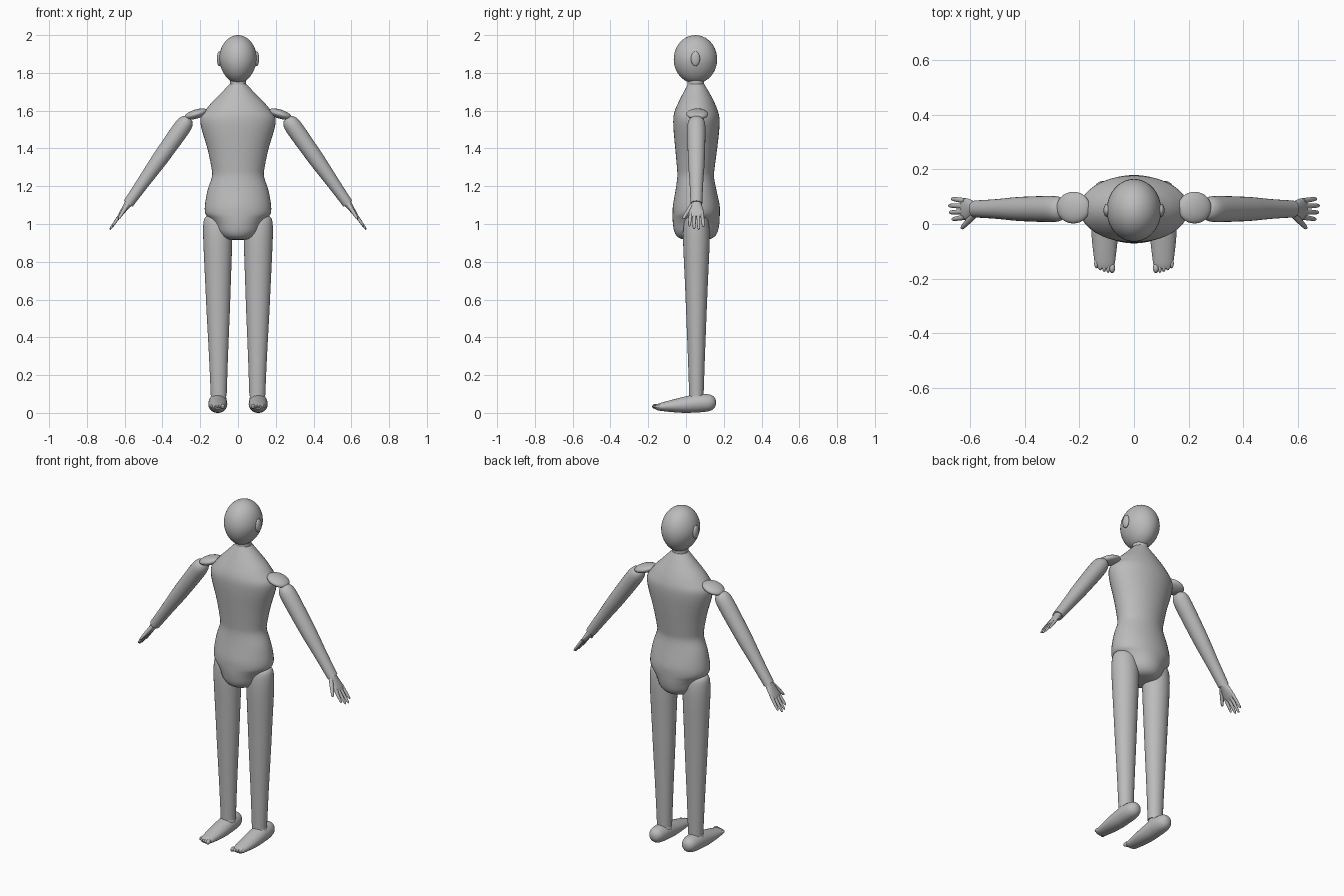
import bpy, bmesh, math
from mathutils import Vector, Matrix

if "Cube" in bpy.data.objects:
    bpy.data.objects.remove(bpy.data.objects["Cube"])

skin = bpy.data.materials.new("plain grey")
skin.diffuse_color = (0.5, 0.5, 0.5, 1)
skin.use_nodes = True
skin.node_tree.nodes["Principled BSDF"].inputs["Base Color"].default_value = skin.diffuse_color
MID_Y = 0.055  # depth of the body's centre line


def finish(name, bm):
    bmesh.ops.recalc_face_normals(bm, faces=bm.faces)
    mesh = bpy.data.meshes.new(name)
    bm.to_mesh(mesh)
    bm.free()
    mesh.materials.append(skin)
    obj = bpy.data.objects.new(name, mesh)
    bpy.context.collection.objects.link(obj)
    return obj


def spline(rows, steps):
    """Smoothly fill in rows of numbers between the given ones."""
    out = []
    for i in range(len(rows) - 1):
        a, b = rows[max(i - 1, 0)], rows[i]
        c, d = rows[i + 1], rows[min(i + 2, len(rows) - 1)]
        for s in range(steps):
            t = s / steps
            out.append([0.5 * (2 * q + (r - p) * t + (2 * p - 5 * q + 4 * r - w) * t * t
                               + (3 * q - p - 3 * r + w) * t ** 3)
                        for p, q, r, w in zip(a, b, c, d)])
    return out + [list(rows[-1])]


def loft(name, rings, sides=32):
    """Skin elliptical rings given as (centre, half axis, half axis)."""
    bm = bmesh.new()
    loops = []
    for c, u, v in rings:
        loops.append([bm.verts.new(c + u * math.cos(2 * math.pi * k / sides)
                                   + v * math.sin(2 * math.pi * k / sides))
                      for k in range(sides)])
    for a, b in zip(loops, loops[1:]):
        for k in range(sides):
            n = (k + 1) % sides
            bm.faces.new((a[k], a[n], b[n], b[k]))
    bm.faces.new(loops[0])
    bm.faces.new(loops[-1])
    return finish(name, bm)


def limb(name, start, end, rows, sides=24, steps=3):
    """Rows are (distance along, half depth in y, half thickness)."""
    start, end = Vector(start), Vector(end)
    d = (end - start).normalized()
    u = (Vector((0, 1, 0)) - d * d.y).normalized()
    v = d.cross(u)
    return loft(name, [(start + d * t, u * a, v * b)
                       for t, a, b in spline(rows, steps)], sides)


def ball(name, loc, size, tilt=0, seg=32):
    bm = bmesh.new()
    m = (Matrix.Translation(loc) @ Matrix.Rotation(tilt, 4, 'Y')
         @ Matrix.Diagonal((*size, 1)))
    bmesh.ops.create_uvsphere(bm, u_segments=seg, v_segments=seg // 2, radius=1, matrix=m)
    return finish(name, bm)


# Torso: height, half width, front y, back y
torso = [(1.74, .045, .010, .097), (1.68, .102, -.022, .132), (1.64, .142, -.042, .152),
         (1.60, .174, -.059, .168), (1.56, .199, -.067, .177), (1.50, .192, -.066, .176),
         (1.40, .162, -.057, .165), (1.30, .141, -.048, .152), (1.25, .138, -.046, .148),
         (1.18, .161, -.055, .161), (1.10, .175, -.069, .178), (1.055, .173, -.071, .179),
         (1.03, .152, -.071, .178), (1.00, .130, -.069, .176), (.96, .113, -.062, .168),
         (.932, .088, -.045, .150), (.919, .060, -.015, .120), (.916, .02, .03, .075)]
loft("torso", [(Vector((0, (f + b) / 2, z)), Vector((w, 0, 0)), Vector((0, (b - f) / 2, 0)))
               for z, w, f, b in spline(torso, 3)], 40)

# Neck and head, the head narrowing a little toward the chin
limb("neck", (0, .052, 1.70), (0, .052, 1.80), [(0, .043, .043), (.1, .043, .043)])
head = ball("head", (0, .05, 1.872), (.1, .115, .128), seg=40)
for vert in head.data.vertices:
    if vert.co.z < 1.872:
        vert.co.x *= 1 - .12 * (1.872 - vert.co.z) / .128

for side, label in ((-1, "left"), (1, "right")):
    ball(label + "_ear", (side * .099, .05, 1.875), (.013, .024, .039), seg=20)

    # Shoulder pad, tilted down and outward
    ball(label + "_shoulder", (side * .222, .06, 1.582), (.064, .058, .024), side * .3)

    # Arm tapering to the wrist
    axis = Vector((side * .578, 0, -.816))
    top = Vector((side * .261, MID_Y, 1.56))
    limb(label + "_arm", top, top + axis,
         [(0, .026, .022), (.012, .038, .034), (.035, .046, .043), (.08, .048, .046),
          (.20, .046, .044), (.30, .043, .041), (.42, .036, .034), (.555, .031, .028)])

    # Hand: palm, four fingers and thumb
    wrist = top + axis * .55
    limb(label + "_palm", wrist, wrist + axis,
         [(0, .027, .022), (.02, .030, .018), (.05, .038, .014), (.075, .039, .011),
          (.09, .033, .007)])
    for i, reach in enumerate((.150, .168, .172, .155)):
        s = i - 1.5
        root = wrist + axis * .068 + Vector((0, s * .020, 0))
        tip = wrist + axis * reach + Vector((0, s * .025, 0))
        n = (tip - root).length
        limb(label + "_finger_%d" % (i + 1), root, tip,
             [(0, .0095, .0095), (n * .5, .009, .008), (n * .9, .007, .006), (n, .003, .003)],
             12, 2)
    root = wrist + axis * .012 + Vector((0, -.022, 0))
    tip = Vector((side * .632, -.016, 1.028))
    n = (tip - root).length
    limb(label + "_thumb", root, tip,
         [(0, .013, .012), (n * .5, .011, .010), (n * .9, .008, .007), (n, .003, .003)], 12, 2)

    # Leg with a domed hip end, narrowing to the ankle
    limb(label + "_leg", (side * .108, MID_Y, 1.045), (side * .102, MID_Y, .09),
         [(0, .035, .045), (.006, .050, .062), (.025, .062, .073), (.07, .069, .077),
          (.15, .070, .076), (.35, .061, .068), (.52, .054, .061), (.75, .045, .050),
          (.955, .038, .042)], 32)
    ball(label + "_ankle", (side * .104, MID_Y, .075), (.043, .042, .034))

    # Foot: y, half width, bottom, top
    foot = [(.158, .012, .043, .068), (.150, .027, .026, .083), (.130, .041, .012, .096),
            (.095, .048, .005, .100), (.050, .050, .002, .098), (0, .050, 0, .088),
            (-.06, .047, .003, .073), (-.12, .040, .009, .057), (-.15, .035, .014, .048),
            (-.163, .024, .021, .042)]
    loft(label + "_foot", [(Vector((side * .107, y, (lo + hi) / 2)), Vector((w, 0, 0)),
                            Vector((0, 0, (hi - lo) / 2))) for y, w, lo, hi in spline(foot, 3)])

    # Toes, the biggest on the inner side
    for i in range(5):
        r = .013 if i == 0 else .0095
        ball(label + "_toe_%d" % (i + 1), (side * (.080 + .0145 * i), -.162 + .0022 * i * i * .5, .034),
             (r * .85, .018, r), seg=12)

# Smooth shading with crisp cap edges
for obj in bpy.data.objects:
    obj.select_set(True)
    bpy.context.view_layer.objects.active = obj
bpy.ops.object.shade_smooth_by_angle(angle=math.radians(40))
